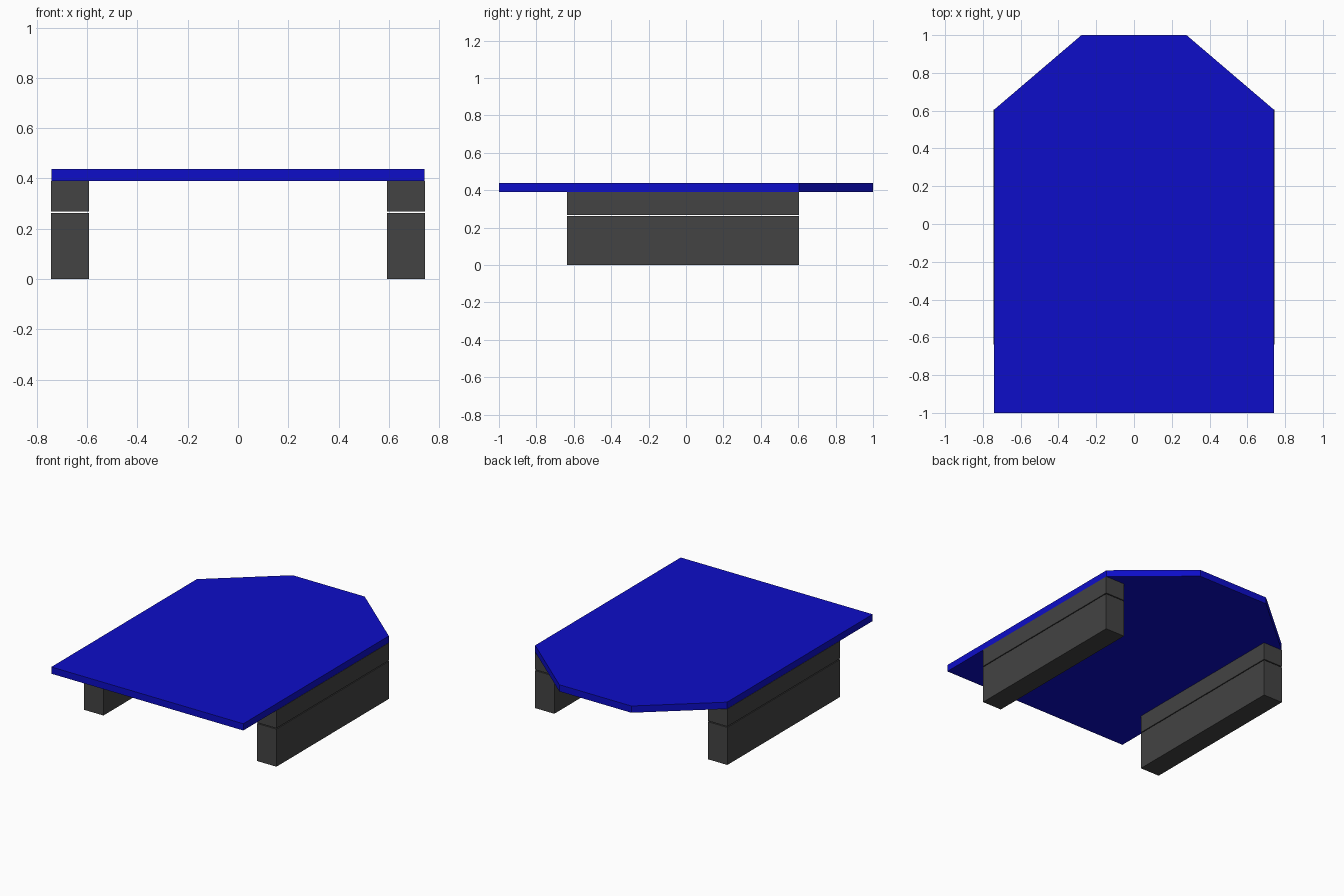
import bpy
import bmesh

cube = bpy.data.objects.get("Cube")
if cube:
    bpy.data.objects.remove(cube, do_unlink=True)


def material(name, color):
    m = bpy.data.materials.new(name)
    m.use_nodes = True
    m.diffuse_color = color
    m.node_tree.nodes["Principled BSDF"].inputs["Base Color"].default_value = color
    return m


def prism(name, outline, z0, z1, mat):
    """Extrude a counter-clockwise xy outline from z0 up to z1."""
    bm = bmesh.new()
    face = bm.faces.new([bm.verts.new((x, y, z0)) for x, y in outline])
    top = bmesh.ops.extrude_face_region(bm, geom=[face])["geom"]
    verts = [v for v in top if isinstance(v, bmesh.types.BMVert)]
    bmesh.ops.translate(bm, verts=verts, vec=(0, 0, z1 - z0))
    bmesh.ops.recalc_face_normals(bm, faces=bm.faces)
    mesh = bpy.data.meshes.new(name)
    bm.to_mesh(mesh)
    bm.free()
    mesh.materials.append(mat)
    obj = bpy.data.objects.new(name, mesh)
    bpy.context.collection.objects.link(obj)
    return obj


blue = material("blue", (0.004, 0.004, 0.58, 1))
grey = material("dark grey", (0.056, 0.056, 0.056, 1))

# Flat top with two chamfered back corners
prism("top_plate", [(-0.741, -1), (0.741, -1), (0.741, 0.605),
                    (0.278, 1), (-0.278, 1), (-0.741, 0.605)], 0.391, 0.438, blue)

# Each side has a tall lower beam and a short upper beam, split by a thin gap
for side, s in (("left", 1), ("right", -1)):
    x0, x1 = sorted((s * 0.593, s * 0.743))
    outline = [(x0, -0.637), (x1, -0.637), (x1, 0.605), (x0, 0.605)]
    prism(side + "_lower_beam", outline, 0.0, 0.262, grey)
    prism(side + "_upper_beam", outline, 0.268, 0.391, grey)
